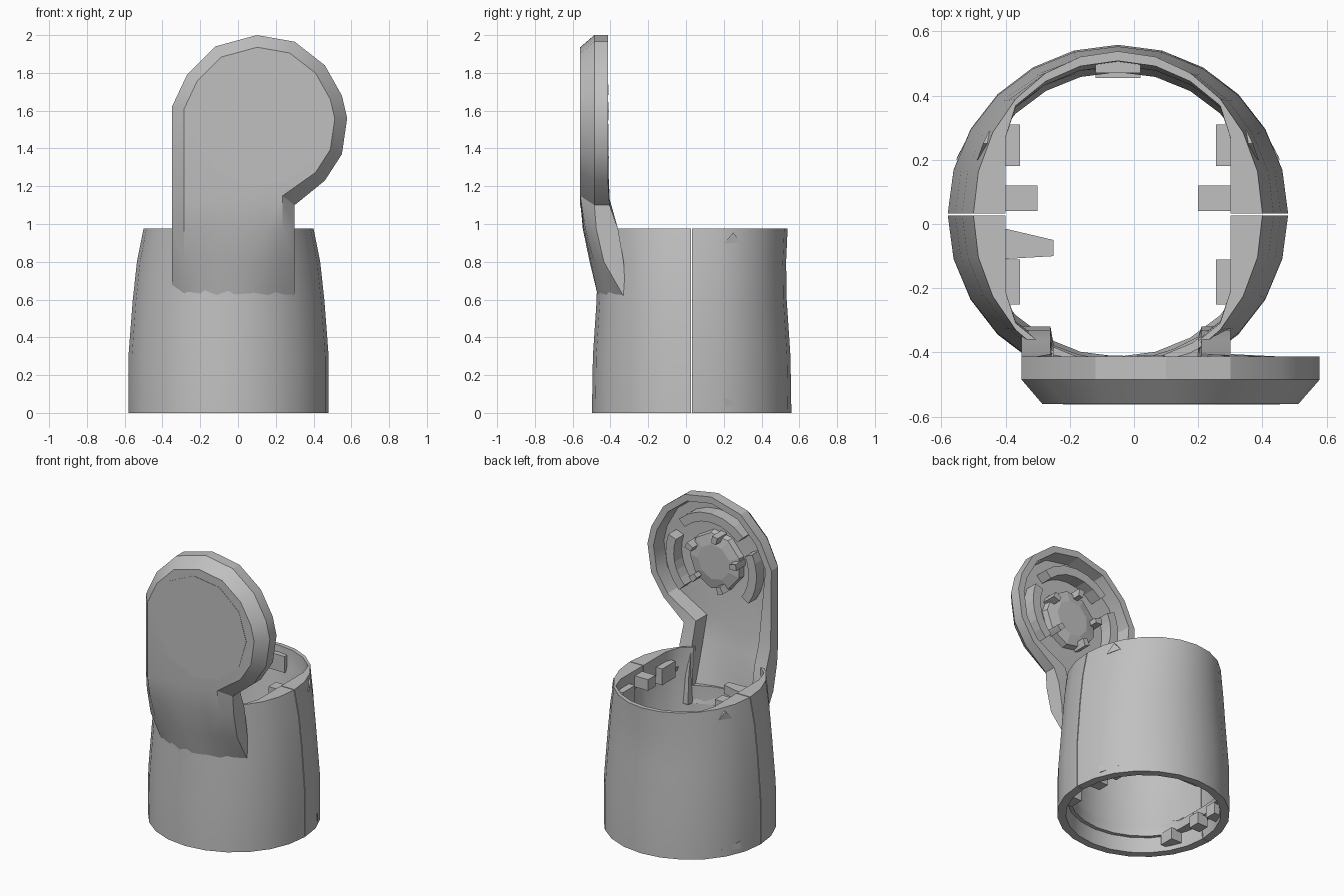
import bpy, bmesh
from math import sin, cos, pi, radians, sqrt

cube = bpy.data.objects.get("Cube")
if cube:
    bpy.data.objects.remove(cube, do_unlink=True)

grey = bpy.data.materials.new("light grey")
grey.use_nodes = True
GREY = (0.53, 0.53, 0.53, 1)
grey.diffuse_color = GREY
grey.node_tree.nodes["Principled BSDF"].inputs["Base Color"].default_value = GREY

CX, CY = -0.05, 0.03      # sleeve axis
HX, HZ = 0.11, 1.54       # disc centre


def finish(name, bm, smooth=None):
    bmesh.ops.recalc_face_normals(bm, faces=bm.faces)
    mesh = bpy.data.meshes.new(name)
    bm.to_mesh(mesh)
    bm.free()
    mesh.materials.append(grey)
    ob = bpy.data.objects.new(name, mesh)
    bpy.context.collection.objects.link(ob)
    if smooth:
        bpy.ops.object.select_all(action='DESELECT')
        ob.select_set(True)
        bpy.context.view_layer.objects.active = ob
        bpy.ops.object.shade_smooth_by_angle(angle=radians(smooth))
    return ob


def loft(name, sections, smooth=None):
    """Skin closed cross-sections and cap both ends."""
    bm = bmesh.new()
    rows = [[bm.verts.new(p) for p in s] for s in sections]
    n = len(rows[0])
    for a, b in zip(rows, rows[1:]):
        for i in range(n):
            j = (i + 1) % n
            bm.faces.new((a[i], a[j], b[j], b[i]))
    bm.faces.new(rows[0])
    bm.faces.new(rows[-1])
    return finish(name, bm, smooth)


def box(name, x0, x1, y0, y1, z0, z1):
    return loft(name, [[(x0, y0, z), (x1, y0, z), (x1, y1, z), (x0, y1, z)]
                       for z in (z0, z1)])


# Sleeve: (radius x, radius y, z, flat side limit), down the outside, up the inside
PROFILE = [(.45, .505, .975, 1), (.485, .497, .8, 1), (.507, .5, .6, 1),
           (.53, .52, .3, 1), (.53, .525, 0, 1),
           (.475, .475, 0, 1), (.47, .465, .1, 1), (.45, .44, .1, .40),
           (.45, .44, .16, .40), (.465, .455, .2, 1), (.46, .46, .82, 1),
           (.45, .47, .85, .35), (.45, .475, .975, .35)]


def sleeve_half(name, start, gap):
    sections = []
    for k in range(13):
        a = start + pi * k / 12
        section = []
        for rx, ry, z, lim in PROFILE:
            x = max(-lim, min(lim, rx * cos(a)))
            section.append((CX + x, CY + gap + ry * sin(a), z))
        sections.append(section)
    return loft(name, sections, 35)


sleeve_half("back_sleeve_half", 0, .003)
front_half = sleeve_half("front_sleeve_half", pi, -.003)

# Opening that lets the hollow of the arm run down into the sleeve
cutter = box("arm_recess_cutter", -.25, .2, -.492, -.2, .72, 1.1)
cutter.hide_render = True
cutter.hide_viewport = True
cut = front_half.modifiers.new("arm_recess", 'BOOLEAN')
cut.object = cutter
cut.operation = 'DIFFERENCE'
cut.solver = 'EXACT'

# Inner rails, pegs and catches on both sides
for side, label in ((-1, "right"), (1, "left")):
    def block(name, depth, y0, y1, z0, z1):
        xs = sorted((CX + side * .36, CX + side * (.35 - depth)))
        box(label + name, xs[0], xs[1], y0, y1, z0, z1)
    block("_back_rail", .045, .18, .31, .8, .91)
    block("_front_rail", .045, -.25, -.11, .8, .91)
    block("_upper_peg", .1, .04, .12, .865, .94)
    # Small triangular catches lying on the outside of the back half
    for radius, corners in ((.456, ((.2, .895), (.25, .955), (.29, .905))),
                            (.525, ((.2, .08), (.21, .03), (.32, .05)))):
        bm = bmesh.new()
        pts = []
        for depth in (.008, -.02):
            for y, z in corners:
                x = radius * sqrt(1 - ((y - CY) / .515) ** 2) + depth
                pts.append(bm.verts.new((CX + side * x, y, z)))
        bm.faces.new(pts[:3])
        bm.faces.new(pts[3:])
        for i in range(3):
            j = (i + 1) % 3
            bm.faces.new((pts[i], pts[j], pts[j + 3], pts[i + 3]))
        finish(label + "_catch", bm)
    # Lower tabs around the mouth
    for y0, y1 in ((.04, .12), (.2, .28), (-.23, -.13)):
        xs = sorted((CX + side * .44, CX + side * .36))
        box(label + "_lower_tab", xs[0], xs[1], y0, y1, .03, .11)
loft("long_inner_peg", [[(x, y0, .9), (x, y1, .9), (x, y1, .96), (x, y0, .96)]
                        for x, y0, y1 in ((-.42, -.11, -.01), (-.25, -.1, -.05))])
box("back_inner_tab", -.12, .02, .47, .515, .82, .93)
box("lower_back_tab", -.12, .02, .455, .52, .03, .11)

# Raised arm and disc: one outline, repeated as insets at several depths
DISC = [(-.35, 1.62), (-.27, 1.79), (-.12, 1.94), (.10, 2.0), (.30, 1.965),
        (.46, 1.84), (.55, 1.68), (.578, 1.56), (.55, 1.37), (.46, 1.23)]
ROWS = (.6, .8, .975, 1.1)
RISE = (-.08, .45, .85, 1)    # how far each row has left the sleeve surface
FRONT = (0, 0, 0, 0)          # set-back of the front skin from itself
FLOOR = (.04, .06, .07, .05)  # set-back of the hollow's floor


def arm_y(x, row, setback):
    sleeve_y = CY - .5 * sqrt(1 - ((x - CX) / .5) ** 2)
    t = RISE[row]
    return sleeve_y * (1 - t) - .56 * t + setback[row]


def outline(inset, disc_y, arm_inset, row_y=None, setback=FRONT):
    k = 1 - inset / .465
    sides = []
    for x in (-.35 + arm_inset, .30 - arm_inset):
        sides.append([(x, row_y[i] if row_y else arm_y(x, i, setback), z)
                      for i, z in enumerate(ROWS)])
    left, right = sides
    right[-1] = (right[-1][0], right[-1][1], 1.1 + inset * .75)
    disc = [(HX + (x - HX) * k, disc_y, HZ + (z - HZ) * k) for x, z in DISC]
    return left + disc + right[::-1]


RIM = (-.32, -.33, -.36, -.405)
loops = [outline(.065, -.56, .065),
         outline(0, -.485, 0, (-.32, -.435, -.475, -.485)),
         outline(0, -.413, 0, RIM),
         outline(.045, -.413, .09, RIM),
         outline(.055, -.51, .1, setback=FLOOR)]
bm = bmesh.new()
vs = [[bm.verts.new(p) for p in loop] for loop in loops]
n = len(vs[0])
for a, b in zip(vs, vs[1:]):
    for i in range(n - 1):
        bm.faces.new((a[i], a[i + 1], b[i + 1], b[i]))


def skin(loop, setback):
    """Fill a loop with curved columns on the arm and one face on the disc."""
    grid = []
    for i in range(4):
        a, b = loop[i], loop[n - 1 - i]
        mids = []
        for c in range(1, 6):
            p = a.co.lerp(b.co, c / 6)
            mids.append(bm.verts.new((p.x, arm_y(p.x, i, setback), p.z)))
        grid.append([a] + mids + [b])
    for low, high in zip(grid, grid[1:]):
        for c in range(6):
            bm.faces.new((low[c], low[c + 1], high[c + 1], high[c]))
    bm.faces.new(loop[3:n - 3] + grid[-1][-2:0:-1])
    return grid[0]


front_foot = skin(vs[0], FRONT)
floor_foot = skin(vs[-1], FLOOR)
bm.faces.new([l[0] for l in vs] + floor_foot[1:-1]
             + [l[-1] for l in reversed(vs)] + front_foot[-2:0:-1])
finish("arm_and_disc", bm, 25)


def disc_ring(r, y, sides):
    return [(HX + r * cos(2 * pi * i / sides), y,
             HZ + r * sin(2 * pi * i / sides)) for i in range(sides)]


# Thin round plate on the front, hub behind it
loft("front_round_plate", [disc_ring(.345, y, 11) for y in (-.562, -.55)])
loft("rear_hub", [disc_ring(r, y, 9) for r, y in
                  ((.2, -.52), (.19, -.47), (.12, -.455))])


# Broken retaining rings inside the dish
def arc(name, a0, a1, r0, r1, y0, y1):
    steps = 6
    sections = []
    for i in range(steps + 1):
        a = radians(a0 + (a1 - a0) * i / steps)
        sections.append([(HX + r * cos(a), y, HZ + r * sin(a))
                         for r, y in ((r0, y0), (r1, y0), (r1, y1), (r0, y1))])
    loft(name, sections)


for a0, a1 in ((-45, 20), (45, 135), (155, 215)):
    arc("retaining_ring", a0, a1, .28, .34, -.52, -.425)
for a0 in (20, 95, 165, 240, 310):
    arc("hub_tooth", a0, a0 + 12, .15, .2, -.52, -.41)
